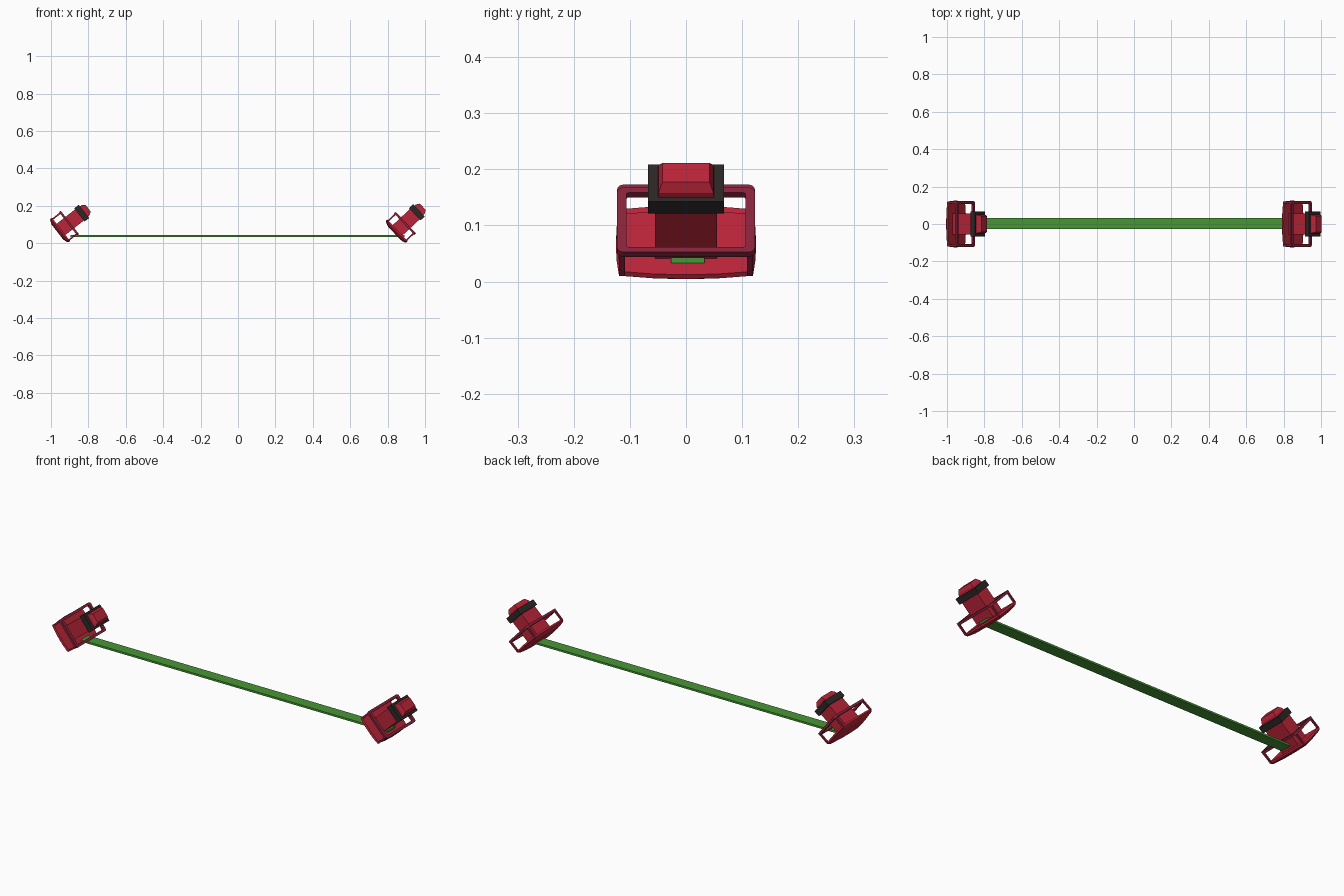
import bpy, math

if "Cube" in bpy.data.objects:
    bpy.data.objects.remove(bpy.data.objects["Cube"])

def material(name, rgb):
    m = bpy.data.materials.new(name)
    m.diffuse_color = (*rgb, 1)
    m.use_nodes = True
    m.node_tree.nodes["Principled BSDF"].inputs["Base Color"].default_value = m.diffuse_color
    return m

RED = material("red", (0.49, 0.018, 0.04))
MAROON = material("maroon", (0.25, 0.017, 0.044))
BLACK = material("black", (0.025, 0.02, 0.02))
GREEN = material("green", (0.065, 0.30, 0.035))

def make(name, verts, faces, mat, place=None):
    me = bpy.data.meshes.new(name)
    me.from_pydata(verts, [], faces)
    me.materials.append(mat)
    ob = bpy.data.objects.new(name, me)
    bpy.context.collection.objects.link(ob)
    if place:
        x, z, tilt = place
        ob.location = (x, 0, z)
        ob.rotation_euler = (0, math.pi / 2 - tilt, 0)
    return ob

def loft(name, rings, mat, place=None, closed=False):
    """Skin equal-sized rings; cap the ends, or join last to first."""
    n, k = len(rings[0]), len(rings)
    verts = [p for r in rings for p in r]
    faces = []
    for i in range(k if closed else k - 1):
        a, b = i * n, (i + 1) % k * n
        faces += [(a + j, a + (j + 1) % n, b + (j + 1) % n, b + j) for j in range(n)]
    if not closed:
        faces += [tuple(reversed(range(n))), tuple(range((k - 1) * n, k * n))]
    return make(name, verts, faces, mat, place)

def rect(hx, hy, z, cx=0, cy=0):
    return [(cx + sx * hx, cy + sy * hy, z) for sx, sy in ((-1, -1), (1, -1), (1, 1), (-1, 1))]

def box(name, hx, hy, z0, z1, mat, place=None, cx=0, cy=0):
    return loft(name, [rect(hx, hy, z0, cx, cy), rect(hx, hy, z1, cx, cy)], mat, place)

def round_rect(hx, hy, r, z, steps=3):
    pts = []
    for q, (sx, sy) in enumerate(((1, 1), (-1, 1), (-1, -1), (1, -1))):
        for i in range(steps + 1):
            a = math.pi / 2 * (q + i / steps)
            pts.append((sx * (hx - r) + r * math.cos(a), sy * (hy - r) + r * math.sin(a), z))
    return pts

def barrel(hx, hy, z, bulge=0.008, n=4):
    """Rectangle with gently bowed sides."""
    ix, iy, pts = hx - bulge, hy - bulge * 0.7, []
    for i in range(n):
        s = -1 + 2 * i / n
        pts.append((s * ix, -iy - (hy - iy) * (1 - s * s), z))
    for i in range(n):
        s = -1 + 2 * i / n
        pts.append((ix + bulge * (1 - s * s), s * iy, z))
    return pts + [(-x, -y, z) for x, y, z in pts]

def unit(side, place):
    # bowed base plate
    loft(side + "_base_plate", [barrel(0.050, 0.092, -0.018), barrel(0.074, 0.118, -0.010),
                                barrel(0.080, 0.125, -0.003), barrel(0.078, 0.122, 0.006)],
         RED, place)
    # open frame held above the plate on corner posts
    loft(side + "_frame", [round_rect(0.079, 0.123, 0.012, 0.054), round_rect(0.079, 0.123, 0.012, 0.066),
                           round_rect(0.066, 0.106, 0.004, 0.066), round_rect(0.066, 0.106, 0.004, 0.054)],
         MAROON, place, closed=True)
    for i, (sx, sy) in enumerate(((-1, -1), (1, -1), (1, 1), (-1, 1))):
        box(f"{side}_post_{i}", 0.004, 0.005, 0.0, 0.058, MAROON, place, sx * 0.071, sy * 0.114)
    # pillar, collar and bevelled cap
    box(side + "_pillar", 0.038, 0.055, 0.0, 0.135, RED, place)
    box(side + "_collar", 0.045, 0.068, 0.131, 0.162, BLACK, place)
    loft(side + "_cap", [rect(0.035, 0.050, 0.160), rect(0.034, 0.049, 0.172), rect(0.023, 0.042, 0.190)],
         RED, place)

unit("left", (-0.951, 0.070, math.radians(38)))
unit("right", (0.849, 0.065, math.radians(43)))

# long flat strap joining both units
box("strap", 0.893, 0.030, 0.033, 0.043, GREEN, None, -0.003, 0.003)
